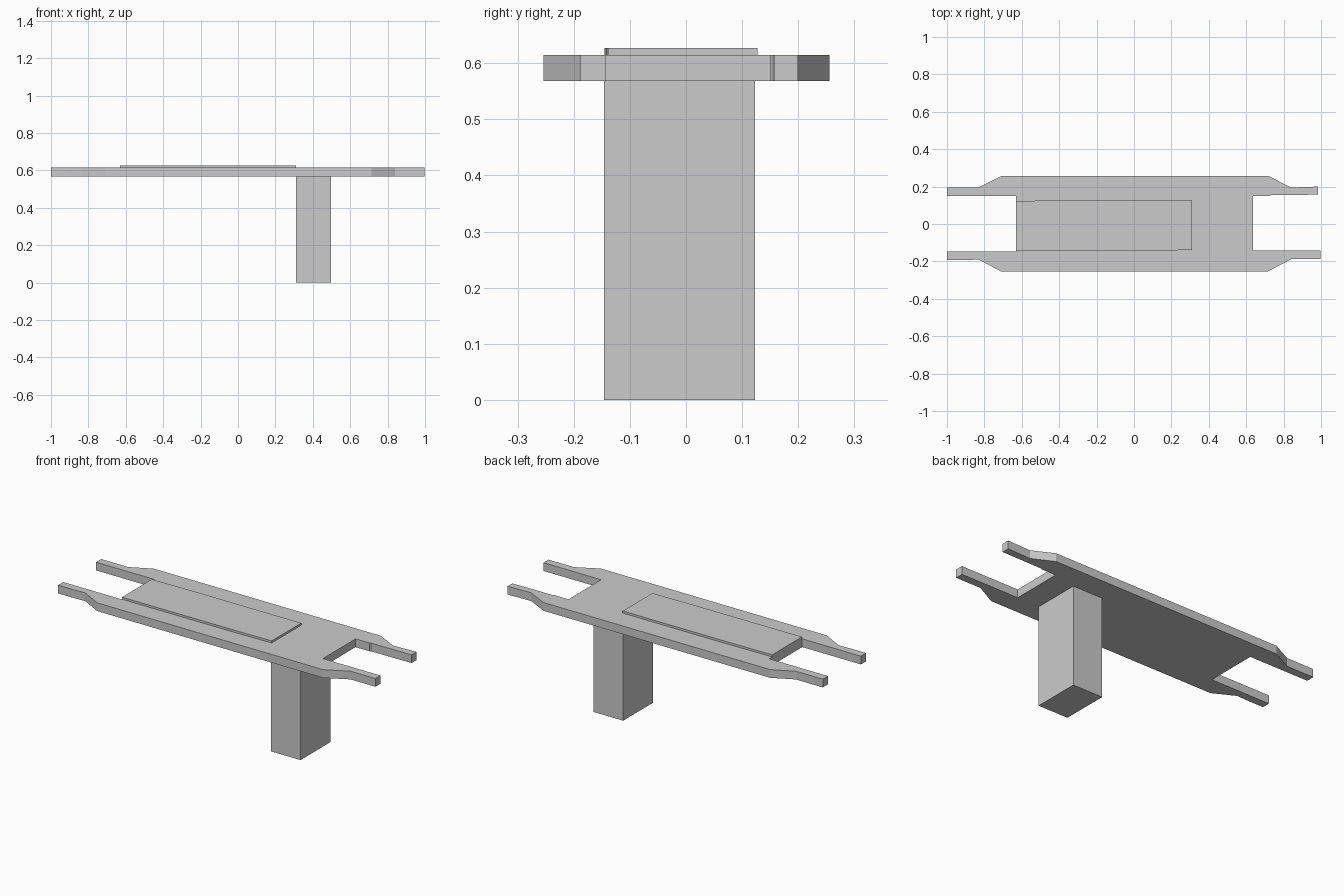
import bpy
import bmesh

if "Cube" in bpy.data.objects:
    bpy.data.objects.remove(bpy.data.objects["Cube"])


def prism(name, outline, z0, z1):
    """Extrude a flat xy outline from z0 up to z1."""
    bm = bmesh.new()
    face = bm.faces.new([bm.verts.new((x, y, z0)) for x, y in outline])
    top = bmesh.ops.extrude_face_region(bm, geom=[face])["geom"]
    for v in top:
        if isinstance(v, bmesh.types.BMVert):
            v.co.z = z1
    bmesh.ops.recalc_face_normals(bm, faces=bm.faces)
    # The concave outline is split into clean triangles on its caps
    bmesh.ops.triangulate(bm, faces=[f for f in bm.faces if len(f.verts) > 4])
    bmesh.ops.join_triangles(bm, faces=bm.faces, angle_face_threshold=0.01,
                             angle_shape_threshold=3.14)
    mesh = bpy.data.meshes.new(name)
    bm.to_mesh(mesh)
    bm.free()
    obj = bpy.data.objects.new(name, mesh)
    bpy.context.collection.objects.link(obj)
    return obj


def rect(x0, x1, y0, y1):
    return [(x0, y0), (x1, y0), (x1, y1), (x0, y1)]


# Deck with tapered shoulders and two carrying handles at each end
deck = [
    (-1.0, 0.196), (-0.83, 0.196), (-0.71, 0.256), (0.72, 0.256),
    (0.84, 0.195), (0.985, 0.2), (0.985, 0.157), (0.73, 0.154),
    (0.725, 0.15), (0.636, 0.15), (0.636, -0.143), (0.998, -0.143),
    (0.998, -0.188), (0.84, -0.188), (0.715, -0.254), (-0.71, -0.254),
    (-0.83, -0.19), (-0.905, -0.193), (-1.0, -0.193), (-1.0, -0.147),
    (-0.63, -0.147), (-0.63, 0.15), (-1.0, 0.15),
]
prism("deck_with_handles", deck, 0.568, 0.615)

# Thin raised panel on the deck
panel = [(-0.63, -0.145), (0.09, -0.143), (0.31, -0.139),
         (0.31, 0.127), (-0.32, 0.127), (-0.63, 0.123)]
prism("top_panel", panel, 0.615, 0.627)

# Single block leg under one end
prism("support_leg", rect(0.31, 0.497, -0.146, 0.123), 0.0, 0.568)
